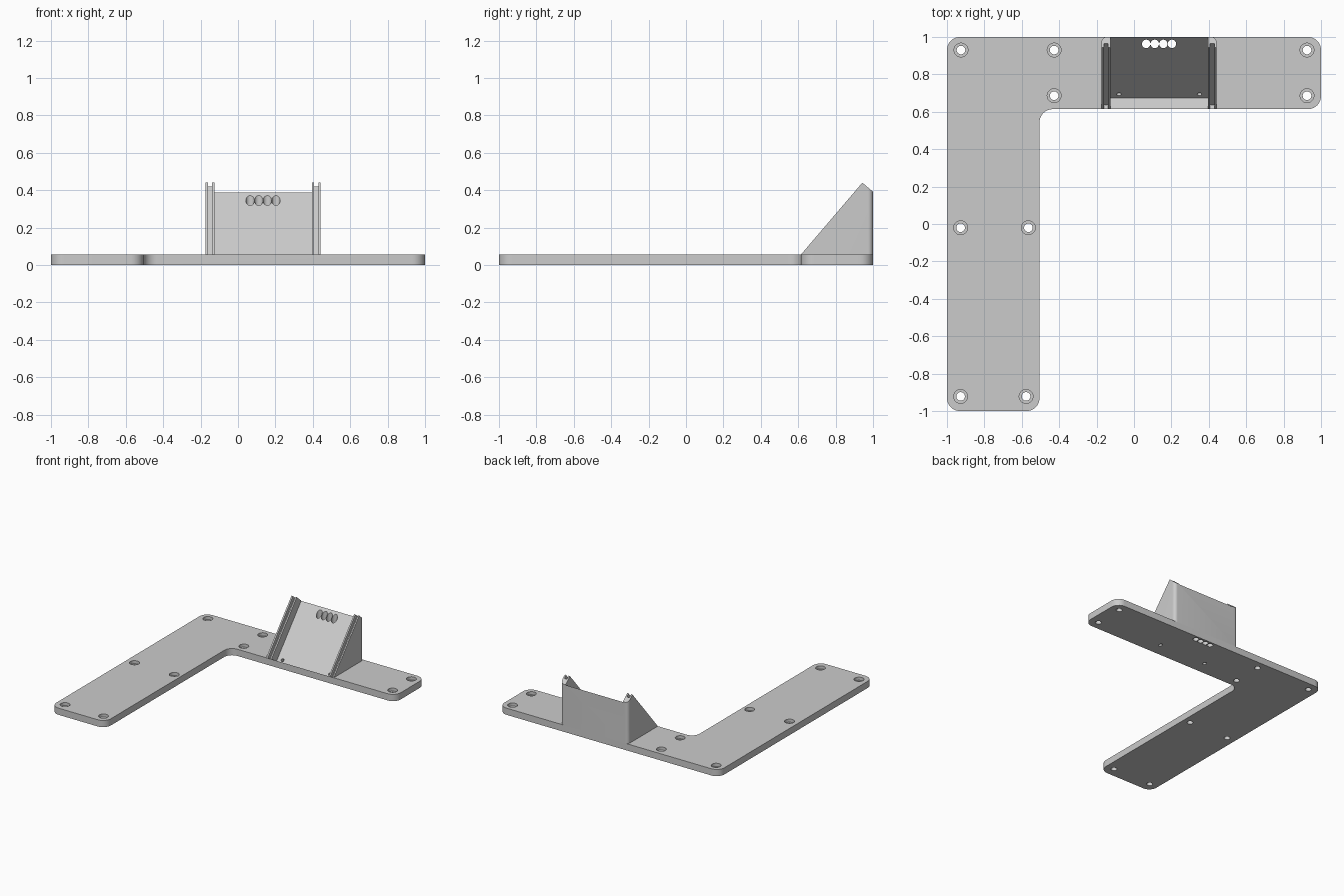
import bpy, bmesh, math
from mathutils import Vector, Matrix

cube = bpy.data.objects.get("Cube")
if cube:
    bpy.data.objects.remove(cube, do_unlink=True)

grey = bpy.data.materials.new("light_grey")
grey.use_nodes = True
COLOUR = (0.6, 0.6, 0.6, 1)
grey.diffuse_color = COLOUR
grey.node_tree.nodes["Principled BSDF"].inputs["Base Color"].default_value = COLOUR

T = 0.055                                # plate thickness
FRONT = 0.614                            # front edge of the cross arm
ALONG = Vector((0, 0.65, 0.76)).normalized()   # up the sloping face
INTO = Vector((0, 0.76, -0.65)).normalized()   # square into the sloping face
FOOT = Vector((0, FRONT, T))


def make_object(name, bm):
    bmesh.ops.recalc_face_normals(bm, faces=bm.faces)
    mesh = bpy.data.meshes.new(name)
    bm.to_mesh(mesh)
    bm.free()
    mesh.materials.append(grey)
    obj = bpy.data.objects.new(name, mesh)
    bpy.context.collection.objects.link(obj)
    return obj


def prism(bm, points, offset):
    """Extrude a closed outline by an offset vector."""
    face = bm.faces.new([bm.verts.new(p) for p in points])
    out = bmesh.ops.extrude_face_region(bm, geom=[face])
    verts = [v for v in out["geom"] if isinstance(v, bmesh.types.BMVert)]
    bmesh.ops.translate(bm, verts=verts, vec=offset)


def rod(bm, centre, radius, length, axis=Vector((0, 0, 1))):
    turn = axis.to_track_quat("Z", "Y").to_matrix().to_4x4()
    bmesh.ops.create_cone(bm, cap_ends=True, segments=40, radius1=radius,
                          radius2=radius, depth=length,
                          matrix=Matrix.Translation(centre) @ turn)


def select_only(obj):
    bpy.ops.object.select_all(action="DESELECT")
    obj.select_set(True)
    bpy.context.view_layer.objects.active = obj


def cut(targets, bm):
    """Subtract the cutter from each target, then discard it."""
    cutter = make_object("cutter", bm)
    cutter.hide_render = True
    for obj in targets:
        mod = obj.modifiers.new("cut", "BOOLEAN")
        mod.operation = "DIFFERENCE"
        mod.solver = "EXACT"
        mod.object = cutter
        select_only(obj)
        bpy.ops.object.modifier_apply(modifier=mod.name)
    bpy.data.objects.remove(cutter, do_unlink=True)


# L-shaped base plate with rounded corners
bm = bmesh.new()
outline = [(-1, -1), (-0.505, -1), (-0.505, FRONT), (1, FRONT), (1, 1), (-1, 1)]
prism(bm, [(x, y, 0) for x, y in outline], (0, 0, T))
corners = [e for e in bm.edges if abs(e.verts[0].co.z - e.verts[1].co.z) > T / 2]
bmesh.ops.bevel(bm, geom=corners, offset=0.07, segments=10, profile=0.5, affect="EDGES")
plate = make_object("base_plate", bm)

# Wedge-shaped holder with rounded back corners
LEFT, RIGHT = 0.441, -0.174
bm = bmesh.new()
profile = [(FRONT, T), (0.943, 0.44), (1, 0.391), (1, T)]
prism(bm, [(RIGHT, y, z) for y, z in profile], (LEFT - RIGHT, 0, 0))
corners = [e for e in bm.edges if all(v.co.y > 0.99 for v in e.verts)
           and abs(e.verts[0].co.x - e.verts[1].co.x) < 0.01]
bmesh.ops.bevel(bm, geom=corners, offset=0.028, segments=8, profile=0.5, affect="EDGES")
wedge = make_object("sloping_holder", bm)
both = [plate, wedge]

# Wide recess for the panel, and a narrow groove along each side wall
for x0, x1, depth in [(-0.126, 0.395, 0.077), (-0.161, -0.138, 0.03), (0.407, 0.43, 0.03)]:
    bm = bmesh.new()
    base = FOOT + Vector((x0, 0, 0))
    low, high = base + INTO * depth, base - INTO * 0.1
    prism(bm, [low, high, high + ALONG * 0.8, low + ALONG * 0.8], (x1 - x0, 0, 0))
    cut(both, bm)

# Row of four upright cable holes
bm = bmesh.new()
for i in range(4):
    rod(bm, (0.065 + 0.046 * i, 0.963, 0.25), 0.0225, 0.8)
cut(both, bm)

# Two small holes square to the sloping panel
bm = bmesh.new()
for x in (-0.081, 0.35):
    rod(bm, Vector((x, 0.693, 0.03)), 0.012, 0.3, INTO)
cut(both, bm)

# Counterbored screw holes
screws = [(-0.925, 0.93), (-0.427, 0.93), (-0.427, 0.686), (0.925, 0.93), (0.925, 0.686),
          (-0.927, -0.02), (-0.565, -0.02), (-0.927, -0.922), (-0.577, -0.922)]
for radius, z in ((0.023, 0), (0.037, T + 0.075)):
    bm = bmesh.new()
    for x, y in screws:
        rod(bm, (x, y, z), radius, 0.2)
    cut([plate], bm)

for obj in both:
    select_only(obj)
    bpy.ops.object.shade_smooth_by_angle(angle=math.radians(30))
